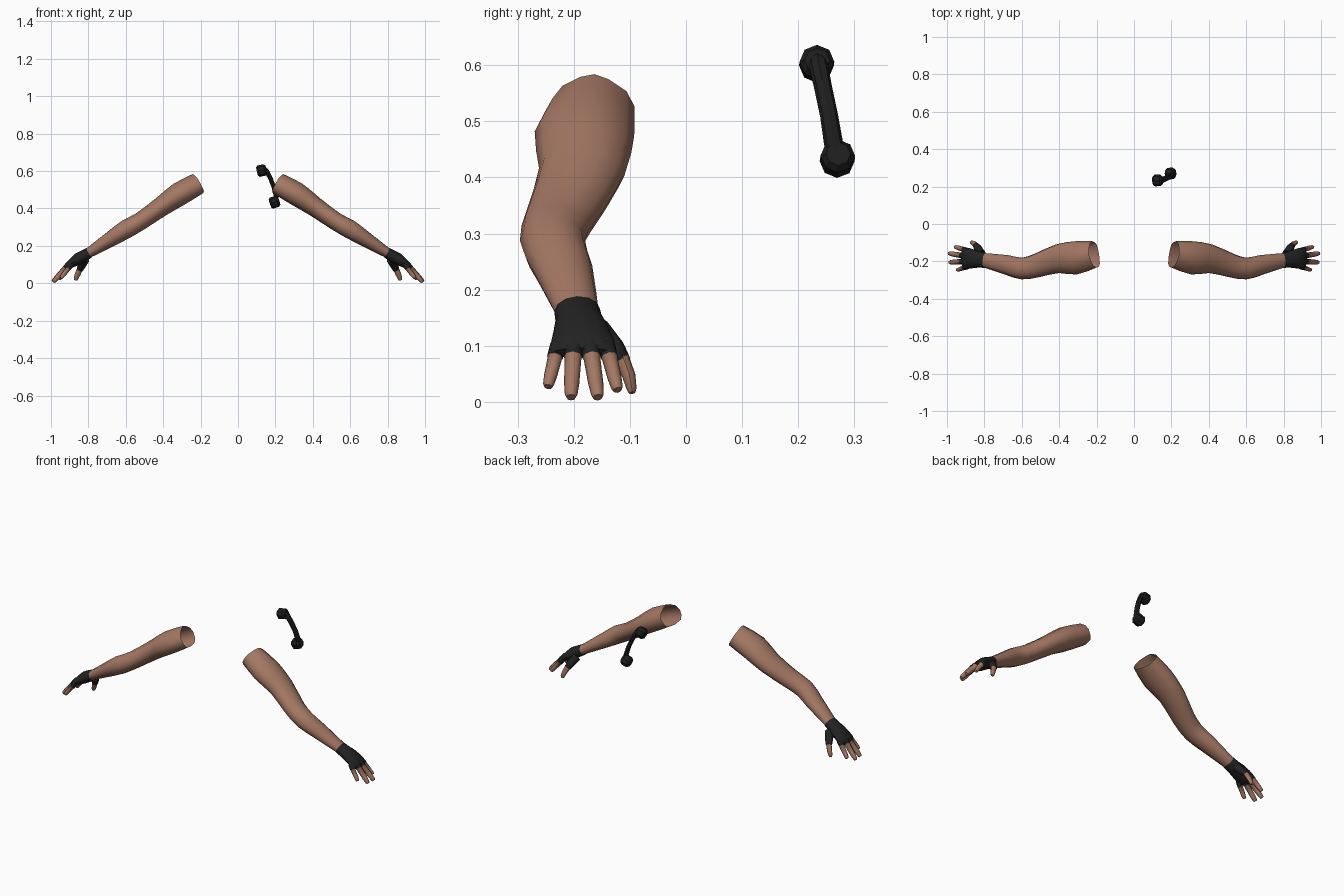
import bpy
import bmesh
import math
from mathutils import Vector

if "Cube" in bpy.data.objects:
    bpy.data.objects.remove(bpy.data.objects["Cube"])


def material(name, colour):
    m = bpy.data.materials.new(name)
    m.diffuse_color = (*colour, 1)
    m.use_nodes = True
    m.node_tree.nodes["Principled BSDF"].inputs["Base Color"].default_value = m.diffuse_color
    return m


skin = material("skin", (0.37, 0.185, 0.125))
glove_black = material("glove_black", (0.016, 0.016, 0.016))
handset_black = material("handset_black", (0.013, 0.013, 0.013))


def refine(stations, steps):
    """Smooth a list of stations with a Catmull-Rom spline."""
    pts = [stations[0]] + stations + [stations[-1]]
    out = []
    for k in range(1, len(pts) - 2):
        for j in range(steps):
            t = j / steps
            out.append([0.5 * (2 * b + (c - a) * t + (2 * a - 5 * b + 4 * c - d) * t * t
                               + (3 * b - a - 3 * c + d) * t ** 3)
                        for a, b, c, d in zip(*pts[k - 1:k + 3])])
    return out + [stations[-1]]


def finish(name, bm, mats, mirror, angle=50):
    me = bpy.data.meshes.new(name)
    bm.to_mesh(me)
    bm.free()
    for m in mats:
        me.materials.append(m)
    ob = bpy.data.objects.new(name, me)
    bpy.context.collection.objects.link(ob)
    bpy.ops.object.select_all(action='DESELECT')
    bpy.context.view_layer.objects.active = ob
    ob.select_set(True)
    bpy.ops.object.shade_smooth_by_angle(angle=math.radians(angle))
    if mirror:
        mod = ob.modifiers.new("mirror", 'MIRROR')
        mod.use_mirror_merge = False
    return ob


def tube(name, stations, sides, mats, caps=(True, True), mirror=True, split=None, angle=50):
    """Loft rings; a station is x, y, z, half width, half thickness, flat-bottom factor."""
    bm = bmesh.new()
    rings = []
    centres = [Vector(s[:3]) for s in stations]
    for i, s in enumerate(stations):
        d = (centres[min(i + 1, len(centres) - 1)] - centres[max(i - 1, 0)]).normalized()
        u = Vector((0, 1, 0))
        u = (u - d * u.dot(d)).normalized()
        n = d.cross(u)
        # n points up for parts that run outwards and downwards
        ring = []
        for k in range(sides):
            a = 2 * math.pi * k / sides
            c, v = math.cos(a), math.sin(a)
            p = 1 + 0.5 * s[5] if v > 0 else 1 - 0.5 * s[5]
            c = math.copysign(abs(c) ** p, c) if abs(c) > 1e-6 else 0
            ring.append(bm.verts.new(centres[i] + u * c * s[3] + n * v * s[4]))
        rings.append(ring)
    for i in range(len(rings) - 1):
        for k in range(sides):
            j = (k + 1) % sides
            f = bm.faces.new((rings[i][k], rings[i][j], rings[i + 1][j], rings[i + 1][k]))
            f.material_index = 1 if split is not None and i >= split else 0
    if caps[0]:
        bm.faces.new(rings[0][::-1])
    if caps[1]:
        bm.faces.new(rings[-1]).material_index = len(mats) - 1
    return finish(name, bm, mats, mirror, angle)


# Arms: open at the shoulder, bulging at upper arm and elbow
arm = [
    (0.214, -0.163, 0.533, 0.072, 0.058, 1.0),
    (0.312, -0.181, 0.478, 0.089, 0.063, 0.4),
    (0.410, -0.186, 0.410, 0.077, 0.053, 0.0),
    (0.520, -0.222, 0.333, 0.064, 0.048, 0.0),
    (0.600, -0.238, 0.288, 0.058, 0.050, 0.0),
    (0.680, -0.219, 0.237, 0.053, 0.041, 0.0),
    (0.805, -0.193, 0.158, 0.038, 0.026, 0.0),
]
tube("arm", refine(arm, 2), 12, [skin], caps=(False, False))

# Gloves: cuff, palm and knuckles
glove = [
    (0.796, -0.194, 0.163, 0.041, 0.029, 0),
    (0.825, -0.191, 0.147, 0.042, 0.031, 0),
    (0.855, -0.187, 0.130, 0.049, 0.032, 0),
    (0.885, -0.184, 0.110, 0.056, 0.025, 0),
    (0.908, -0.184, 0.093, 0.059, 0.019, 0),
    (0.915, -0.184, 0.087, 0.055, 0.012, 0),
]
tube("glove", glove, 12, [glove_black], caps=(False, True))

# Fingers: glove stub at the root, bare skin to the tip
fingers = {
    "little_finger": ((0.890, -0.228, 0.102), (0.947, -0.246, 0.027), 0.013),
    "ring_finger": ((0.900, -0.200, 0.106), (0.986, -0.205, 0.008), 0.015),
    "middle_finger": ((0.900, -0.172, 0.106), (0.990, -0.157, 0.008), 0.015),
    "index_finger": ((0.890, -0.143, 0.106), (0.958, -0.122, 0.021), 0.014),
}
for name, (root, tip, r) in fingers.items():
    a, b = Vector(root), Vector(tip)
    cut = (a.z - 0.079) / (a.z - b.z)
    spots = [(0, 1.1), (cut, 1.1), (cut + 0.01, 1.0), (0.75, 0.9), (0.95, 0.75), (1, 0.55)]
    tube(name, [(*a.lerp(b, t), r * k, r * k, 0) for t, k in spots], 8,
         [glove_black, skin], split=1)

# Thumbs: bent downwards below the palm
thumb = [
    (0.818, -0.160, 0.128, 0.026, 0.024, 0),
    (0.836, -0.128, 0.095, 0.020, 0.022, 0),
    (0.846, -0.113, 0.073, 0.015, 0.018, 0),
    (0.847, -0.112, 0.072, 0.013, 0.016, 0),
    (0.858, -0.102, 0.047, 0.012, 0.015, 0),
    (0.867, -0.097, 0.024, 0.009, 0.012, 0),
    (0.869, -0.096, 0.016, 0.006, 0.008, 0),
]
tube("thumb", thumb, 8, [glove_black, skin], split=2)

# Handset: curved grip joining two chamfered eight-sided cups
grip = [
    (0.135, 0.233, 0.617, 0.014, 0.012, 0),
    (0.153, 0.236, 0.600, 0.017, 0.013, 0),
    (0.173, 0.244, 0.562, 0.016, 0.012, 0),
    (0.193, 0.255, 0.510, 0.016, 0.012, 0),
    (0.205, 0.263, 0.460, 0.017, 0.012, 0),
    (0.207, 0.268, 0.428, 0.015, 0.012, 0),
]
tube("handset_grip", grip, 8, [handset_black], mirror=False, angle=30)
cups = {
    "earpiece": (Vector((0.127, 0.233, 0.603)), Vector((0.97, 0.03, 0.22))),
    "mouthpiece": (Vector((0.196, 0.270, 0.434)), Vector((0.94, 0.05, 0.32))),
}
for name, (c, axis) in cups.items():
    axis.normalize()
    profile = [(-0.026, 0.023), (-0.017, 0.031), (0.014, 0.031), (0.025, 0.022)]
    tube(name, [(*(c + axis * h), r, r, 0) for h, r in profile], 8,
         [handset_black], mirror=False, angle=30)
